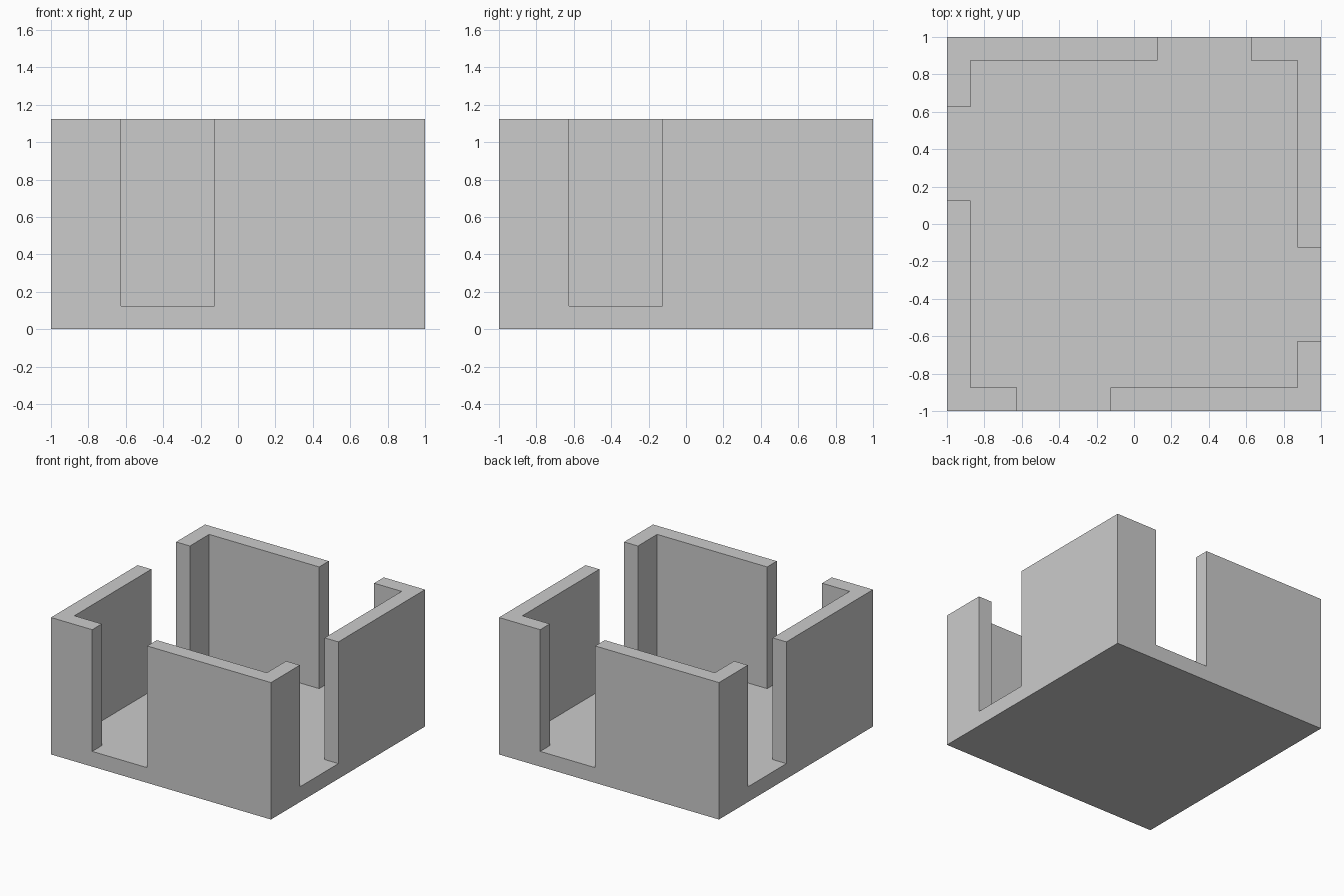
import bpy, bmesh
from mathutils import Matrix, Vector

if "Cube" in bpy.data.objects:
    bpy.data.objects.remove(bpy.data.objects["Cube"])

SIZE, HEIGHT, WALL = 1.0, 1.125, 0.125   # half width, full height, thickness


def prism(name, outline, z0, z1):
    """Extrude a counter-clockwise outline from z0 to z1."""
    bm = bmesh.new()
    face = bm.faces.new([bm.verts.new((p.x, p.y, z0)) for p in outline])
    ext = bmesh.ops.extrude_face_region(bm, geom=[face], use_keep_orig=True)
    top = [g for g in ext["geom"] if isinstance(g, bmesh.types.BMVert)]
    bmesh.ops.translate(bm, verts=top, vec=(0, 0, z1 - z0))
    bmesh.ops.recalc_face_normals(bm, faces=bm.faces)
    mesh = bpy.data.meshes.new(name)
    bm.to_mesh(mesh)
    bm.free()
    obj = bpy.data.objects.new(name, mesh)
    bpy.context.collection.objects.link(obj)
    return obj


def quarter_turns(points):
    """Repeat one side's points around all four sides."""
    return [Matrix.Rotation(i * 1.5707963267948966, 2) @ Vector(p)
            for i in range(4) for p in points]


# Solid block
tray = prism("walled_tray", quarter_turns([(-SIZE, -SIZE)]), 0, HEIGHT)

# Cavity with one off-centre doorway per side
inner = SIZE - WALL
side = [(-inner, -inner), (-0.625, -inner), (-0.625, -1.2),
        (-0.125, -1.2), (-0.125, -inner)]
cutter = prism("cavity_cutter", quarter_turns(side), WALL, HEIGHT + 0.3)
cutter.hide_render = True

# Carve the floor and four corner walls out of the block
mod = tray.modifiers.new("carve", "BOOLEAN")
mod.operation = "DIFFERENCE"
mod.solver = "EXACT"
mod.object = cutter
bpy.context.view_layer.objects.active = tray
bpy.ops.object.modifier_apply(modifier=mod.name)
bpy.data.objects.remove(cutter)
